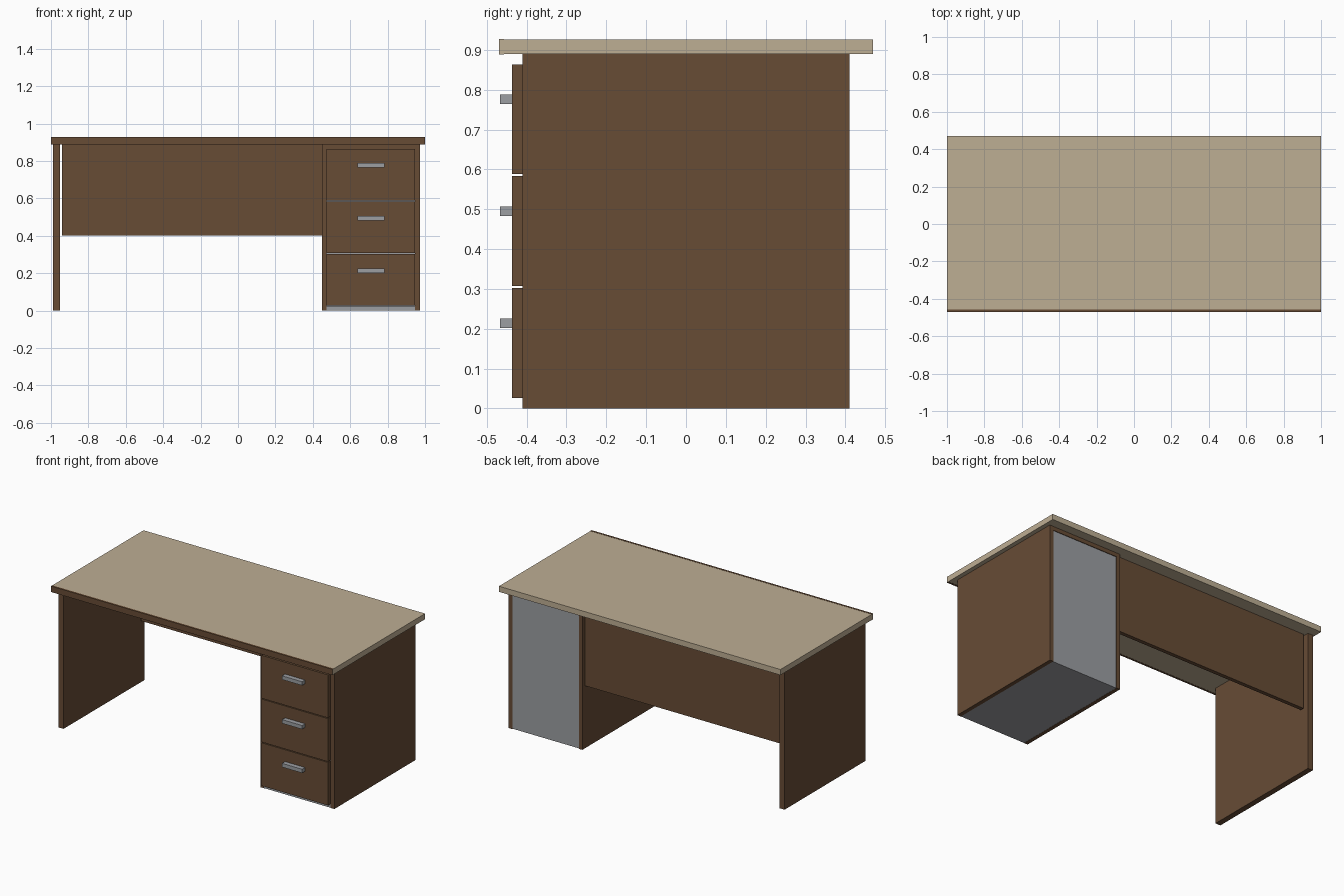
import bpy, bmesh

if "Cube" in bpy.data.objects:
    bpy.data.objects.remove(bpy.data.objects["Cube"])


def material(name, rgb):
    m = bpy.data.materials.new(name)
    m.diffuse_color = (*rgb, 1.0)
    m.use_nodes = True
    m.node_tree.nodes["Principled BSDF"].inputs["Base Color"].default_value = m.diffuse_color
    return m


BROWN = material("dark_wood", (0.136, 0.072, 0.036))
BEIGE = material("beige_laminate", (0.515, 0.425, 0.296))
GREY = material("grey_metal", (0.335, 0.345, 0.365))


def box(name, x, y, z, mat):
    """Axis-aligned box from (min, max) ranges."""
    bm = bmesh.new()
    bmesh.ops.create_cube(bm, size=1.0)
    for v in bm.verts:
        v.co = [r[0] if c < 0 else r[1] for c, r in zip(v.co, (x, y, z))]
    me = bpy.data.meshes.new(name)
    bm.to_mesh(me)
    bm.free()
    me.materials.append(mat)
    ob = bpy.data.objects.new(name, me)
    bpy.context.collection.objects.link(ob)
    return ob


DEPTH = (-0.411, 0.411)
TOP = 0.89

# desktop with brown front edge strip, whose ends stay beige
box("desktop", (-1, 1), (-0.457, 0.47), (TOP, 0.926), BEIGE)
strip = box("front_edge_strip", (-1, 1), (-0.47, -0.457), (0.889, 0.927), BROWN)
strip.data.materials.append(BEIGE)
for p in strip.data.polygons:
    p.material_index = 1 if abs(p.normal.x) > 0.5 else 0

# left leg and modesty panel
box("left_leg", (-0.988, -0.952), DEPTH, (0, TOP), BROWN)
box("modesty_panel", (-0.94, 0.449), (0.36, 0.385), (0.402, TOP), BROWN)

# drawer cabinet
IN = (0.474, 0.946)
box("cabinet_left_side", (0.449, IN[0]), DEPTH, (0, TOP), BROWN)
box("cabinet_right_side", (IN[1], 0.972), DEPTH, (0, TOP), BROWN)
box("cabinet_top", IN, DEPTH, (0.865, TOP), BROWN)
box("cabinet_base", IN, (-0.411, 0.407), (0.001, 0.025), GREY)
box("cabinet_back", IN, (0.385, 0.407), (0.025, 0.865), GREY)

# drawer fronts and handles
for i in range(3):
    z = 0.026 + i * 0.281
    box(f"drawer_front_{i + 1}", IN, (-0.437, -0.411), (z, z + 0.276), BROWN)
    box(f"drawer_handle_{i + 1}", (0.64, 0.782), (-0.467, -0.437),
        (z + 0.176, z + 0.2), GREY)
